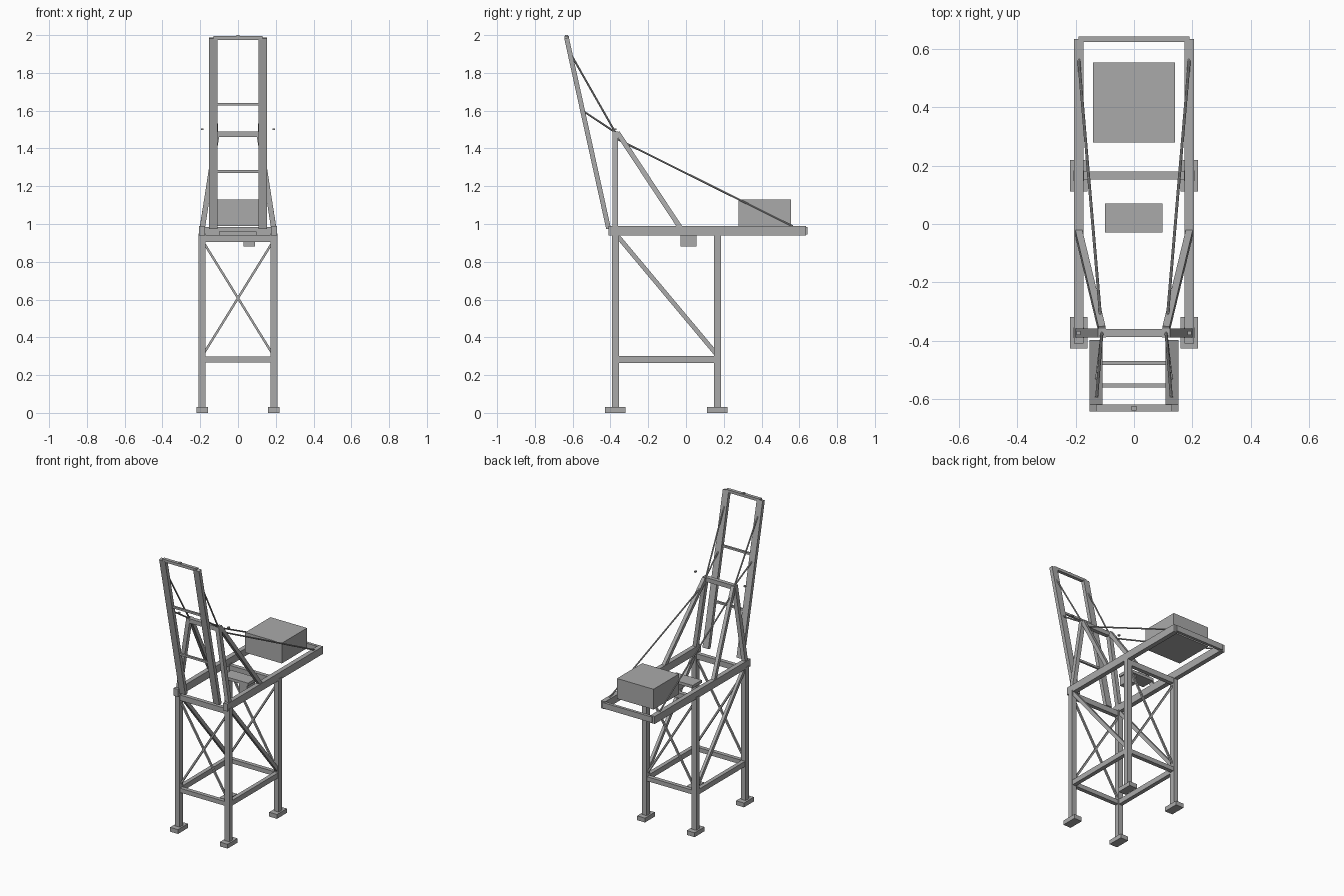
import bpy, bmesh
from mathutils import Vector, Matrix

if "Cube" in bpy.data.objects:
    bpy.data.objects.remove(bpy.data.objects["Cube"])

steel = bpy.data.materials.new("steel_grey")
steel.use_nodes = True
GREY = (0.4, 0.4, 0.4, 1)
steel.diffuse_color = GREY
steel.node_tree.nodes["Principled BSDF"].inputs["Base Color"].default_value = GREY


def finish(name, bm):
    mesh = bpy.data.meshes.new(name)
    bm.to_mesh(mesh)
    bm.free()
    mesh.materials.append(steel)
    obj = bpy.data.objects.new(name, mesh)
    bpy.context.collection.objects.link(obj)


def box(name, x, y, z):
    """Box from (min, max) ranges."""
    bm = bmesh.new()
    size = Vector((x[1] - x[0], y[1] - y[0], z[1] - z[0]))
    mid = Vector((sum(x), sum(y), sum(z))) / 2
    bmesh.ops.create_cube(bm, size=1, matrix=Matrix.Translation(mid) @ Matrix.Diagonal(size).to_4x4())
    finish(name, bm)


def frame(p, q, hint):
    """Matrix whose z runs along p to q and whose x lies near the hint."""
    along = (q - p).normalized()
    side = (hint - along * hint.dot(along)).normalized()
    rot = Matrix((side, along.cross(side), along)).transposed().to_4x4()
    return Matrix.Translation((p + q) / 2) @ rot


def beam(name, p, q, width, depth, hint=(1, 0, 0)):
    p, q = Vector(p), Vector(q)
    bm = bmesh.new()
    scale = Matrix.Diagonal((width, depth, (q - p).length, 1))
    bmesh.ops.create_cube(bm, size=1, matrix=frame(p, q, Vector(hint)) @ scale)
    finish(name, bm)


def cable(name, p, q, radius=0.005):
    p, q = Vector(p), Vector(q)
    bm = bmesh.new()
    bmesh.ops.create_cone(bm, cap_ends=True, segments=8, radius1=radius, radius2=radius,
                          depth=(q - p).length, matrix=frame(p, q, Vector((1, 0, 0))))
    finish(name, bm)


LEG_X = 0.19
FRONT, REAR = -0.374, 0.166
APEX_X, APEX_Z = 0.11, 1.475
BOOM_X = 0.13


def boom_y(z):
    return -0.41 - (z - 0.975) * 0.22


for side, s in (("left", 1), ("right", -1)):
    x = s * LEG_X
    # Legs and feet
    for end, y in (("front", FRONT), ("rear", REAR)):
        box(f"{end}_{side}_leg", (x - 0.018, x + 0.018), (y - 0.018, y + 0.018), (0.02, 0.95))
        box(f"{end}_{side}_foot", (x - 0.03, x + 0.03), (y - 0.054, y + 0.054), (0, 0.03))
    # Side frame
    beam(f"{side}_lower_side_beam", (x, FRONT, 0.283), (x, REAR, 0.283), 0.028, 0.036)
    beam(f"{side}_side_brace", (x, FRONT, 0.95), (x, REAR, 0.305), 0.02, 0.024)
    box(f"{side}_girder", (x - 0.016, x + 0.016), (-0.41, 0.636), (0.938, 0.99))
    # Tower above the girders
    beam(f"{side}_tower_post", (x, FRONT, 0.97), (s * APEX_X, FRONT, APEX_Z + 0.013), 0.028, 0.03)
    beam(f"{side}_tower_back_leg", (x, -0.03, 0.98), (s * APEX_X, FRONT + 0.012, APEX_Z + 0.008), 0.024, 0.026)
    # Raised boom and its cables
    bx = s * BOOM_X
    beam(f"{side}_boom_beam", (bx, boom_y(0.975), 0.975), (bx, boom_y(1.985), 1.985), 0.045, 0.025)
    apex = (s * APEX_X, FRONT, APEX_Z + 0.01)
    cable(f"{side}_upper_boom_cable", apex, (bx, boom_y(1.91), 1.91))
    cable(f"{side}_lower_boom_cable", apex, (bx, boom_y(1.6), 1.6))
    cable(f"{side}_back_cable", (s * APEX_X, FRONT, 1.455), (x, 0.565, 0.988))
    # Warning lamps beside the tower top
    box(f"{side}_tower_lamp", (x - 0.007, x + 0.007), (FRONT - 0.007, FRONT + 0.007), (1.497, 1.506))

# Cross beams and crossed braces between the legs
for end, y in (("front", FRONT), ("rear", REAR)):
    beam(f"{end}_lower_cross_beam", (-LEG_X, y, 0.283), (LEG_X, y, 0.283), 0.028, 0.03, (0, 1, 0))
    beam(f"{end}_upper_cross_beam", (-LEG_X, y, 0.924), (LEG_X, y, 0.924), 0.028, 0.038, (0, 1, 0))
    for k, s in (("rising", 1), ("falling", -1)):
        beam(f"{end}_{k}_brace", (-s * LEG_X, y, 0.3), (s * LEG_X, y, 0.915), 0.012, 0.012, (0, 1, 0))

# Girder end, tower top and boom ties
box("girder_end_beam", (-0.19, 0.19), (0.624, 0.644), (0.945, 0.985))
box("tower_top_beam", (-APEX_X, APEX_X), (FRONT - 0.014, FRONT + 0.014), (1.46, 1.49))
box("boom_tip_beam", (-BOOM_X, BOOM_X), (-0.643, -0.62), (1.975, 1.994))
for name, z in (("lower_boom_tie", 1.278), ("upper_boom_tie", 1.634)):
    y = boom_y(z)
    box(name, (-BOOM_X, BOOM_X), (y - 0.007, y + 0.007), (z - 0.007, z + 0.007))
box("boom_tip_lamp", (-0.008, 0.008), (-0.64, -0.624), (1.992, 2.0))

# Machinery house, trolley and operator cab
box("machinery_house", (-0.14, 0.14), (0.279, 0.555), (0.99, 1.13))
box("trolley", (-0.1, 0.098), (-0.03, 0.07), (0.94, 0.96))
box("operator_cab", (0.03, 0.09), (-0.03, 0.055), (0.88, 0.942))
